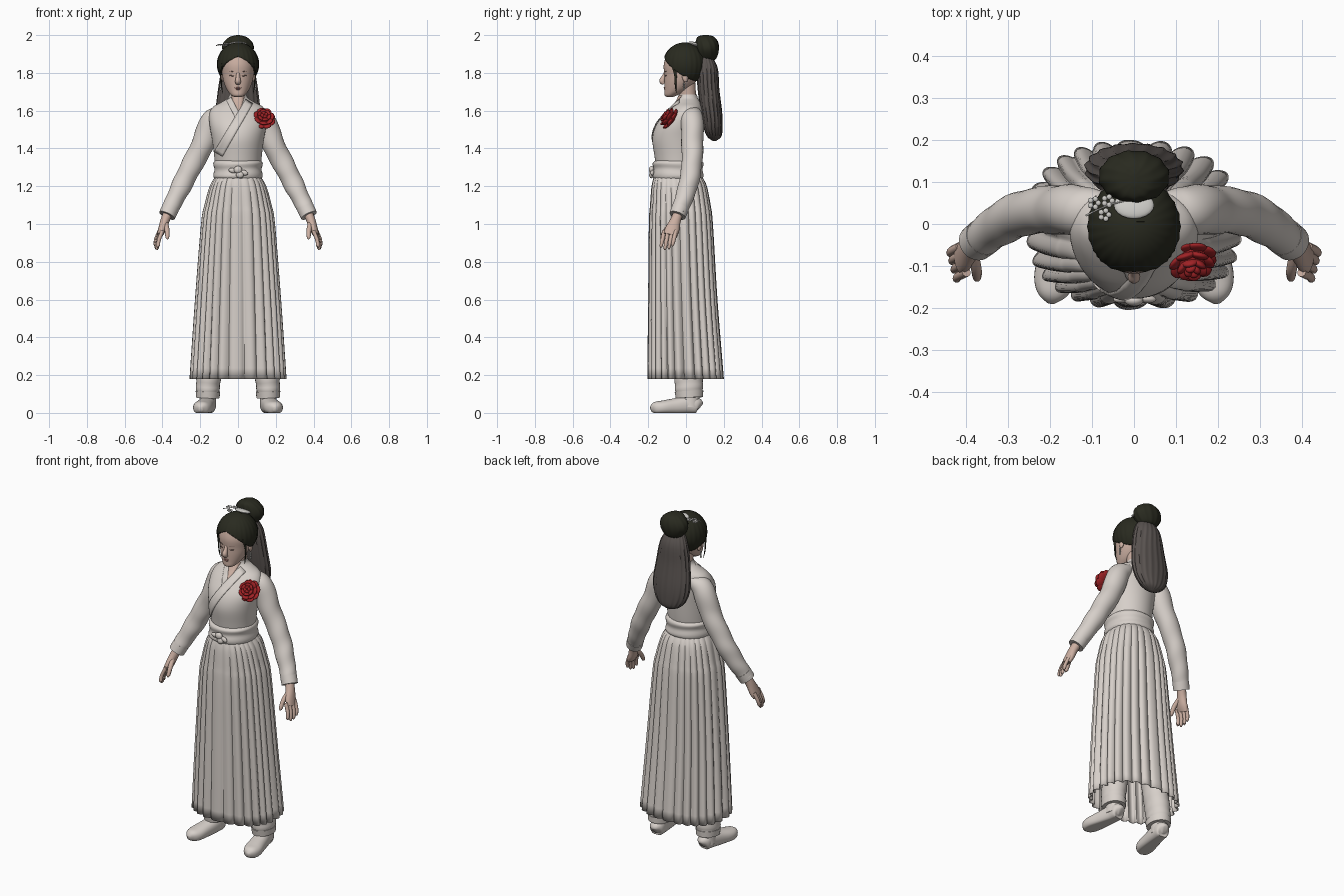
import bpy, bmesh, math
from mathutils import Vector, Matrix, Euler

if "Cube" in bpy.data.objects:
    bpy.data.objects.remove(bpy.data.objects["Cube"])

X, Y, Z = Vector((1, 0, 0)), Vector((0, 1, 0)), Vector((0, 0, 1))
made = []


def material(name, r, g, b):
    m = bpy.data.materials.new(name)
    m.use_nodes = True
    m.diffuse_color = (r, g, b, 1)
    bsdf = m.node_tree.nodes["Principled BSDF"]
    bsdf.inputs["Base Color"].default_value = (r, g, b, 1)
    bsdf.inputs["Roughness"].default_value = 0.8
    return m


cloth = material("pale cloth", 0.68, 0.63, 0.59)
skin = material("skin", 0.6, 0.43, 0.36)
dark_hair = material("dark hair", 0.022, 0.023, 0.014)
tail_hair = material("grey brown hair", 0.1, 0.086, 0.08)
red = material("red petals", 0.35, 0.016, 0.019)
silver = material("silver white", 0.62, 0.61, 0.58)
lip = material("lips", 0.42, 0.21, 0.185)
eye = material("eye lines", 0.2, 0.13, 0.11)


def finish(name, bm, mat, thickness=0):
    bmesh.ops.recalc_face_normals(bm, faces=bm.faces)
    mesh = bpy.data.meshes.new(name)
    bm.to_mesh(mesh)
    bm.free()
    mesh.materials.append(mat)
    ob = bpy.data.objects.new(name, mesh)
    bpy.context.collection.objects.link(ob)
    if thickness:
        mod = ob.modifiers.new("thickness", "SOLIDIFY")
        mod.thickness = thickness
    made.append(ob)
    return ob


def spline(pts, steps):
    """Smooth points through the given control rows."""
    rows = [Vector(p) for p in pts]
    rows = [rows[0]] + rows + [rows[-1]]
    out = []
    for i in range(1, len(rows) - 2):
        a, b, c, d = rows[i - 1:i + 3]
        for k in range(steps):
            t = k / steps
            out.append(b + (c - a) * (t / 2) + (a * 2 - b * 5 + c * 4 - d) * (t * t / 2)
                       + (b * 3 - a - c * 3 + d) * (t ** 3 / 2))
    return out + [rows[-1]]


def tube(name, pts, mat, n=28, steps=5, ref=Y, flat=False, power=2, shape=None, caps=True, thickness=0):
    """Loft of rows (x, y, z, width radius, depth radius)."""
    rows = spline(pts, steps)
    centres = [Vector(r[:3]) for r in rows]
    bm, rings = bmesh.new(), []
    for i, r in enumerate(rows):
        t = (centres[min(i + 1, len(rows) - 1)] - centres[max(i - 1, 0)]).normalized()
        v = Y if flat else (ref - t * ref.dot(t)).normalized()
        u = X if flat else v.cross(t)
        ring = []
        for k in range(n):
            th = 2 * math.pi * k / n
            c, s = math.cos(th), math.sin(th)
            m = shape(th, i / (len(rows) - 1)) if shape else 1
            c = math.copysign(abs(c) ** (2 / power), c) * m
            s = math.copysign(abs(s) ** (2 / power), s) * m
            ring.append(bm.verts.new(centres[i] + u * c * max(r[3], .001) + v * s * max(r[4], .001)))
        rings.append(ring)
    for a, b in zip(rings, rings[1:]):
        for k in range(n):
            bm.faces.new((a[k], a[(k + 1) % n], b[(k + 1) % n], b[k]))
    if caps:
        bm.faces.new(rings[0])
        bm.faces.new(rings[-1])
    return finish(name, bm, mat, thickness)


def stack(rows):
    """Rows (z, half width, front y, back y) to loft rows."""
    return [(0, (f + b) / 2, z, w, (b - f) / 2) for z, w, f, b in rows]


def blobs(name, items, mat, seg=20):
    """One mesh of squashed balls: (location, scale, rotation)."""
    bm = bmesh.new()
    for loc, scale, rot in items:
        m = Matrix.LocRotScale(Vector(loc), rot, Vector(scale))
        bmesh.ops.create_uvsphere(bm, u_segments=seg, v_segments=seg // 2 + 2, radius=1, matrix=m)
    return finish(name, bm, mat)


def pleats(th, t):
    wave = abs(math.sin(13 * th + .5 * math.sin(3 * th + .6)))
    return 1.004 - (.025 + .075 * t) * (1 - wave ** .7)


# Skirt, sash and bodice
tube("pleated_skirt", stack([(1.25, .12, -.17, .085), (1.2, .15, -.182, .11), (1.1, .178, -.19, .13),
     (1.0, .196, -.196, .142), (.6, .228, -.2, .166), (.18, .257, -.204, .2)]), cloth, n=364, flat=True,
     power=2.4, caps=False, thickness=.004, shape=pleats)
tube("waist_sash", stack([(1.235, .12, -.165, .08), (1.25, .13, -.177, .092), (1.29, .126, -.172, .088),
     (1.325, .13, -.175, .092), (1.34, .115, -.15, .075)]), cloth, n=48, flat=True, power=2.2,
     shape=lambda th, t: 1 + .01 * math.cos(t * 19 + math.sin(th * 2)))
blobs("sash_knot", [((0, -.182, 1.287), (.022, .014, .02), None),
      ((-.028, -.178, 1.283), (.022, .01, .013), Euler((0, .2, .1))),
      ((.03, -.178, 1.272), (.024, .01, .014), Euler((0, .3, -.1))),
      ((.01, -.183, 1.26), (.02, .012, .018), None)], cloth)
body = stack([(1.28, .12, -.155, .075), (1.36, .126, -.167, .085), (1.45, .138, -.178, .092),
              (1.52, .15, -.16, .095), (1.58, .152, -.116, .095), (1.62, .132, -.078, .087),
              (1.645, .088, -.055, .075), (1.665, .055, -.043, .063), (1.685, .045, -.037, .058)])
tube("bodice", body, cloth, n=48, flat=True)
body_rows = spline(body, 12)


def chest(x, z):
    r = min(body_rows, key=lambda q: abs(q[2] - z))
    return r[1] - r[4] * math.sqrt(max(.02, 1 - (x / r[3]) ** 2))


def strip(name, start, end, w0, w1, mat, lift):
    """Band lying on the front of the bodice."""
    a, b = Vector(start), Vector(end)
    side = Vector((a.y - b.y, b.x - a.x)).normalized()
    bm, grid = bmesh.new(), []
    for i in range(21):
        t = i / 20
        w = w0 + (w1 - w0) * t
        row = [a.lerp(b, t) + side * w * (j / 4 - .5) for j in range(5)]
        grid.append([bm.verts.new((p.x, chest(p.x, p.y) - lift, p.y)) for p in row])
    for p, q in zip(grid, grid[1:]):
        for j in range(4):
            bm.faces.new((p[j], p[j + 1], q[j + 1], q[j]))
    finish(name, bm, mat, .003)


strip("neck_opening", (0, 1.68), (0, 1.575), .075, .004, skin, .003)
strip("under_lapel", (-.05, 1.665), (.002, 1.565), .03, .03, cloth, .005)
strip("upper_lapel", (.06, 1.65), (-.105, 1.37), .044, .05, cloth, .007)


# Sleeves, hands, trousers and shoes
def folds(th, t):
    return 1 + .03 * math.sin(t * 38 + 2 * math.sin(th)) * min(1, t * 2)


for side, s in (("left", 1), ("right", -1)):
    def m(rows):
        return [(s * r[0],) + tuple(r[1:]) for r in rows]

    tube(side + "_sleeve", m([(.05, .025, 1.61, .018, .04), (.095, .03, 1.583, .042, .053),
         (.142, .033, 1.538, .061, .06), (.187, .034, 1.42, .06, .058), (.25, .029, 1.3, .056, .054),
         (.3, .01, 1.2, .053, .052), (.345, -.02, 1.11, .046, .046), (.37, -.04, 1.06, .044, .043)]),
         cloth, steps=8, shape=folds)
    tube(side + "_cuff", m([(.357, -.03, 1.085, .046, .046), (.376, -.045, 1.045, .045, .044)]), cloth)
    tube(side + "_palm", m([(.365, -.035, 1.07, .025, .026), (.386, -.055, 1.02, .024, .028),
         (.402, -.073, .97, .021, .038), (.415, -.083, .94, .015, .037)]), skin, n=16)
    for i, (dy, length) in enumerate(((-.032, .062), (-.011, .074), (.01, .07), (.029, .055))):
        x, y = .415 + dy * .25, -.083 + dy
        tube(f"{side}_finger_{i + 1}", m([(x - .008, y, .965, .011, .011), (x + .012, y - .01, .94 - length * .4, .01, .0105),
             (x + .015, y - .017, .945 - length, .009, .008), (x + .011, y - .019, .94 - length, .001, .001)]), skin, n=10)
    tube(side + "_thumb", m([(.385, -.065, 1.01, .014, .015), (.376, -.105, .97, .013, .013),
         (.374, -.128, .93, .01, .01), (.374, -.133, .918, .001, .001)]), skin, n=10)
    tube(side + "_trouser_leg", m([(.1, .01, .7, .085, .085), (.135, .012, .35, .07, .078),
         (.158, .015, .16, .064, .075), (.16, .018, .085, .06, .07)]), cloth, steps=10,
         shape=lambda th, t: 1 + .02 * math.sin(t * 44 + math.sin(th)))
    tube(side + "_trouser_hem", m([(.159, .016, .115, .065, .076), (.16, .018, .08, .062, .072)]), cloth)
    tube(side + "_ankle", m([(.16, .02, .1, .042, .05), (.162, .02, .03, .045, .052)]), cloth)
    shoe = tube(side + "_shoe", m([(.155, .074, .03, .012, .02), (.157, .06, .038, .038, .042),
                (.162, .01, .042, .043, .048), (.175, -.06, .034, .047, .043), (.188, -.125, .028, .05, .037),
                (.195, -.165, .025, .037, .032), (.198, -.187, .02, .01, .013)]), cloth, ref=Z, power=2.3)
    for v in shoe.data.vertices:
        v.co.z = max(v.co.z, 0)
    # Ear, earring, loose lock, closed eye and brow
    blobs(side + "_ear", [((s * .086, -.005, 1.775), (.009, .015, .025), Euler((.2, 0, 0)))], skin)
    blobs(side + "_earring", [((s * .092, -.01, 1.742 - k * .014), (.005, .005, .008), None) for k in range(3)],
          silver, 8)
    tube(side + "_loose_lock", m([(.084, -.07, 1.85, .006, .012), (.09, -.056, 1.79, .004, .007),
         (.087, -.055, 1.73, .003, .004), (.08, -.05, 1.69, .001, .001)]), dark_hair, n=8)
    blobs(side + "_eye", [((s * .033, -.1075, 1.785), (.014, .003, .0028), Euler((0, s * -.1, s * .3)))], eye, 12)
    blobs(side + "_brow", [((s * .035, -.1075, 1.808), (.017, .003, .002), Euler((0, s * -.12, s * .3)))], eye, 12)

# Neck, head and face
tube("neck", [(0, .015, 1.6, .05, .05), (0, .012, 1.66, .043, .043), (0, 0, 1.74, .045, .05)], skin)
tube("head", stack([(1.672, .018, -.1, -.07), (1.682, .036, -.113, -.045), (1.71, .058, -.114, .01),
     (1.75, .075, -.115, .05), (1.79, .083, -.115, .07), (1.85, .088, -.117, .08), (1.92, .065, -.09, .07),
     (1.945, .03, -.04, .03)]), skin, n=36, flat=True)
tube("nose", [(0, -.104, 1.81, .008, .008), (0, -.116, 1.78, .011, .012), (0, -.126, 1.757, .015, .016),
     (0, -.116, 1.743, .013, .009)], skin, n=18, steps=8)
blobs("lips", [((0, -.113, 1.721), (.018, .005, .0035), None), ((0, -.112, 1.714), (.014, .0055, .004), None)], lip, 12)

# Hair cap: combed half shell, hairline cut on a slope, then mirrored
bm = bmesh.new()
bmesh.ops.create_uvsphere(bm, u_segments=96, v_segments=32, radius=1)
for v in bm.verts:
    g = 1 - .022 * abs(math.sin(12 * math.atan2(v.co.y, v.co.x))) * math.hypot(v.co.x, v.co.y)
    v.co = Vector((v.co.x * .112 * g, v.co.y * .117 * g - .006, v.co.z * .116 + 1.845))
for point, normal in (((0, 0, 0), (1, 0, 0)), ((0, -.12, 1.893), (.4, .68, 1))):
    bmesh.ops.bisect_plane(bm, geom=bm.verts[:] + bm.edges[:] + bm.faces[:], plane_co=point,
                           plane_no=normal, clear_inner=True)
cap = finish("hair_cap", bm, dark_hair)
cap.modifiers.new("both halves", "MIRROR")
cap.modifiers.new("thickness", "SOLIDIFY").thickness = .025

# Bun, ponytail and hair ornaments
tube("hair_bun", stack([(1.862, .02, .09, .13), (1.875, .055, .065, .16), (1.92, .085, .05, .176),
     (1.96, .078, .05, .172), (1.99, .045, .06, .15), (2.0, .006, .09, .12)]), dark_hair, n=72, flat=True,
     shape=lambda th, t: 1 - .05 * abs(math.sin(6 * th + 4 * t)))
tube("ponytail", stack([(1.9, .045, .06, .13), (1.83, .083, .055, .168), (1.72, .106, .06, .177),
     (1.6, .12, .075, .191), (1.52, .108, .09, .194), (1.465, .068, .11, .188), (1.44, .01, .14, .16)]),
     tail_hair, n=108, flat=True, shape=lambda th, t: 1 - .06 * abs(math.sin(9 * th + 2 * t)))
blobs("crown_comb", [((0, .045, 1.952), (.048, .034, .011), Euler((-.3, 0, 0)))], silver)
blobs("bun_bead", [((0, .135, 1.985), (.016, .014, .01), None)], tail_hair, 12)
tube("hair_pin", [(-.115, .02, 1.945, .002, .002), (-.06, .045, 1.955, .002, .002), (0, .06, 1.96, .002, .002)],
     silver, n=8, ref=Z)
blobs("pin_blossoms", [((cx + .01 * math.cos(k * 1.257), cy + .01 * math.sin(k * 1.257), cz), (.007, .007, .004), None)
      for cx, cy, cz in ((-.095, .05, 1.95), (-.07, .022, 1.946), (-.062, .055, 1.954)) for k in range(5)], silver, 8)

# Layered flower on the left shoulder, over a full red core
facing = Vector((.1, -.8, .55)).to_track_quat("Z", "Y")
heart = Vector((.136, -.088, 1.56))
petals = [(heart, (.042, .042, .028), facing)]
for count, radius, height, tilt, size in ((8, .038, -.012, -.3, .027), (7, .033, .006, -.6, .026),
                                          (6, .022, .02, -.9, .02), (4, .01, .028, -1.2, .013)):
    for k in range(count):
        spin = Euler((0, 0, 2 * math.pi * k / count + radius * 30)).to_quaternion()
        place = heart + facing @ (spin @ Vector((radius, 0, height)))
        petals.append((place, (size, size, .009), facing @ spin @ Euler((0, tilt, 0)).to_quaternion()))
blobs("shoulder_flower", petals, red, 14)

bpy.ops.object.select_all(action="DESELECT")
for ob in made:
    ob.select_set(True)
bpy.context.view_layer.objects.active = made[0]
bpy.ops.object.shade_smooth_by_angle(angle=math.radians(50))
